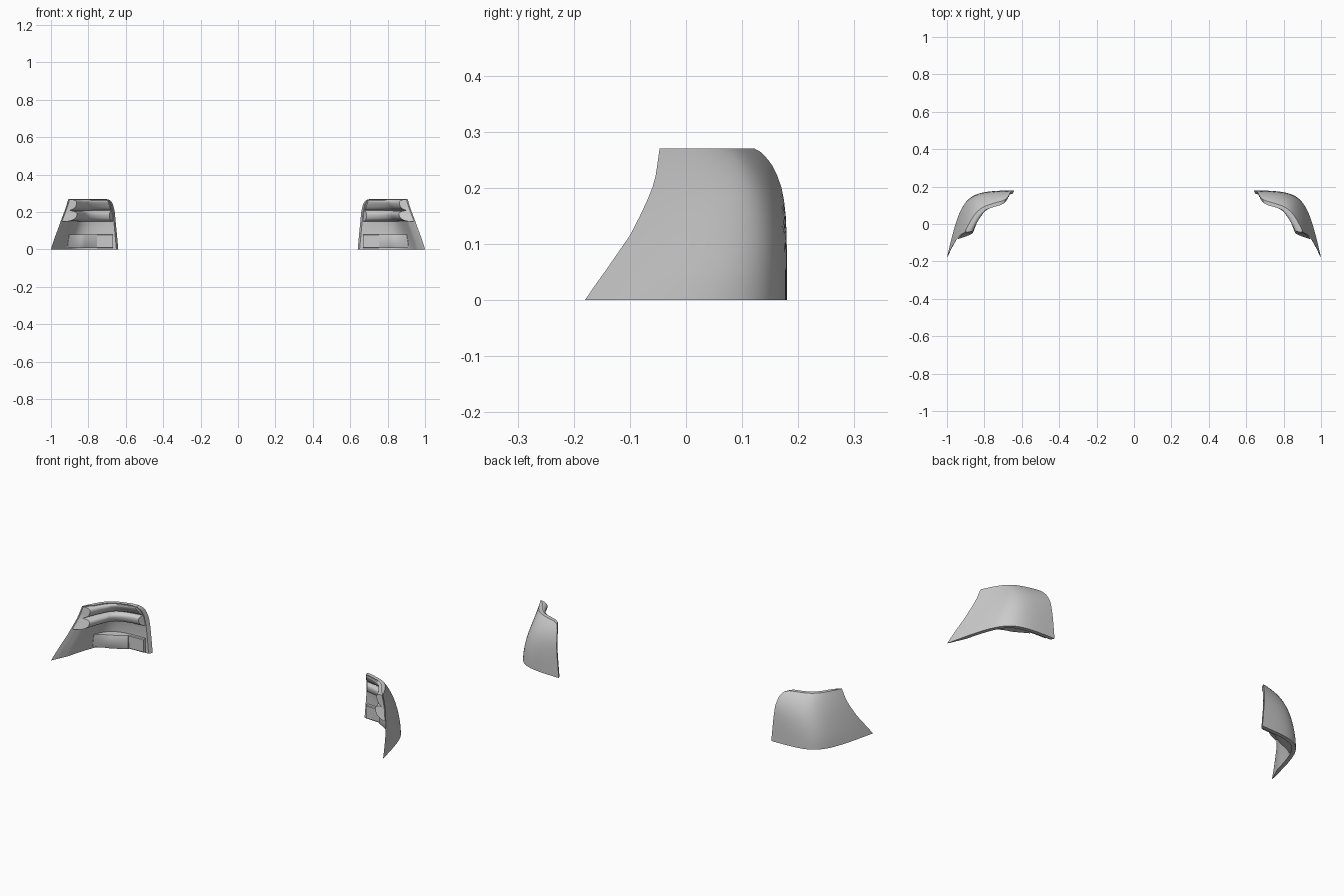
import bpy, math
from mathutils import Vector

if "Cube" in bpy.data.objects:
    bpy.data.objects.remove(bpy.data.objects["Cube"])

H = 0.27
# Plan curve of the outer skin (cubic bezier): rear end to front tip
PLAN = [Vector(p) for p in ((0.64, 0.18), (0.90, 0.175), (0.92, 0.17), (1.0, -0.18))]
# Outline limits by height: rear start on the curve, and y of the slanted front edge
REAR = [(0, 0), (.1, .012), (.2, .025), (.24, .038), (.255, .05), (.264, .065), (.27, .10)]
FRONT = [(0, -.181), (.05, -.145), (.115, -.10), (.15, -.082), (.178, -.069),
         (.20, -.060), (.222, -.054), (.27, -.047)]


def lerp_table(table, z):
    for (z0, a), (z1, b) in zip(table, table[1:]):
        if z <= z1:
            return a + (b - a) * (z - z0) / (z1 - z0)
    return table[-1][1]


def point(t, z, d):
    """Point on the skin at curve position t and height z, pushed inward by d."""
    a, b, c, e = PLAN
    s = 1 - t
    p = a * s**3 + b * 3 * s * s * t + c * 3 * s * t * t + e * t**3
    tan = ((b - a) * s * s + (c - b) * 2 * s * t + (e - c) * t * t).normalized()
    lean = (0.042 + 0.159 * t - 0.166 * t * t) * (z / H) ** (1 + 4.5 * s * s)
    q = p - Vector((-tan.y, tan.x)) * (lean + d)
    return Vector((q.x, q.y, z))


def front_limit(z):
    lo, hi = 0.4, 1.0
    y = lerp_table(FRONT, z)
    for _ in range(30):
        mid = (lo + hi) / 2
        if point(mid, z, 0).y > y:
            lo = mid
        else:
            hi = mid
    return lo


def sweep(name, zs, back, front, scale, span=None, steps=36):
    """Solid between two depths (scaled along its length), swept along the plan curve, mirrored."""
    prof = [(back, z) for z in zs] + [(front(z), z) for z in reversed(zs)]
    n = len(prof)
    verts, faces = [], []
    for i in range(steps + 1):
        u = i / steps
        for d, z in prof:
            t0, t1 = span or (lerp_table(REAR, z), front_limit(z))
            if not span:
                t0, t1 = t0 + 0.7 * d, t1 - 0.8 * d
            verts.append(point(t0 + (t1 - t0) * u, z, d * scale(u)))
    for i in range(steps):
        for j in range(n):
            k = (j + 1) % n
            faces.append((i * n + j, i * n + k, (i + 1) * n + k, (i + 1) * n + j))
    end = steps * n
    for j in range(n // 2 - 1):
        a, b, c, d = j, j + 1, n - 2 - j, n - 1 - j
        faces.append((d, c, b, a))
        faces.append((end + a, end + b, end + c, end + d))
    mesh = bpy.data.meshes.new(name)
    mesh.from_pydata(verts, [], faces)
    mesh.update()
    obj = bpy.data.objects.new(name, mesh)
    bpy.context.collection.objects.link(obj)
    bpy.ops.object.select_all(action='DESELECT')
    obj.select_set(True)
    bpy.context.view_layer.objects.active = obj
    bpy.ops.object.mode_set(mode='EDIT')
    bpy.ops.mesh.select_all(action='SELECT')
    bpy.ops.mesh.normals_make_consistent(inside=False)
    bpy.ops.object.mode_set(mode='OBJECT')
    bpy.ops.object.shade_smooth_by_angle(angle=math.radians(35))
    obj.modifiers.new("Mirror", 'MIRROR')
    return obj


def rib(name, z0, z1, depth):
    """Rounded cushion running around the inside, shallower at the rear."""
    c, h = (z0 + z1) / 2, (z1 - z0) / 2
    zs = [c - h * math.cos(math.pi * i / 12) for i in range(13)]
    bulge = lambda z: 0.014 + (depth - 0.014) * max(0, 1 - abs((z - c) / h) ** 2.6) ** 0.5
    return sweep(name, zs, 0.006, bulge, lambda u: 0.7 + 0.3 * min(1, u * 2.5))


# Curved outer shell with a thin front edge
shell_z = [0, .025, .05, .08, .115, .15, .178, .2, .222, .24, .25, .257, .264, .268, .27]
sweep("corner_shell", shell_z, 0.0, lambda z: 0.02, lambda u: min(1, 0.25 + (1 - u) / 0.12))

# Two padded ribs on the inside
rib("upper_rib", 0.208, 0.266, 0.044)
rib("lower_rib", 0.148, 0.208, 0.064)

# Foot block: fills the inside corner like a chord, fading into the shell at the front
block_z = [0.006, 0.010, 0.076, 0.08]
edge = lambda d: (lambda z: d if 0.008 < z < 0.078 else d - 0.003)
sweep("foot_block", block_z, 0.008, edge(0.07),
      lambda u: 0.6 * (1 - u) + 0.3 * u + 2.0 * u * (1 - u), span=(0.18, 0.68), steps=20)
# Shallower rear part of the block
sweep("foot_block_rear", block_z, 0.008, edge(0.036), lambda u: 1, span=(0.04, 0.18), steps=8)
